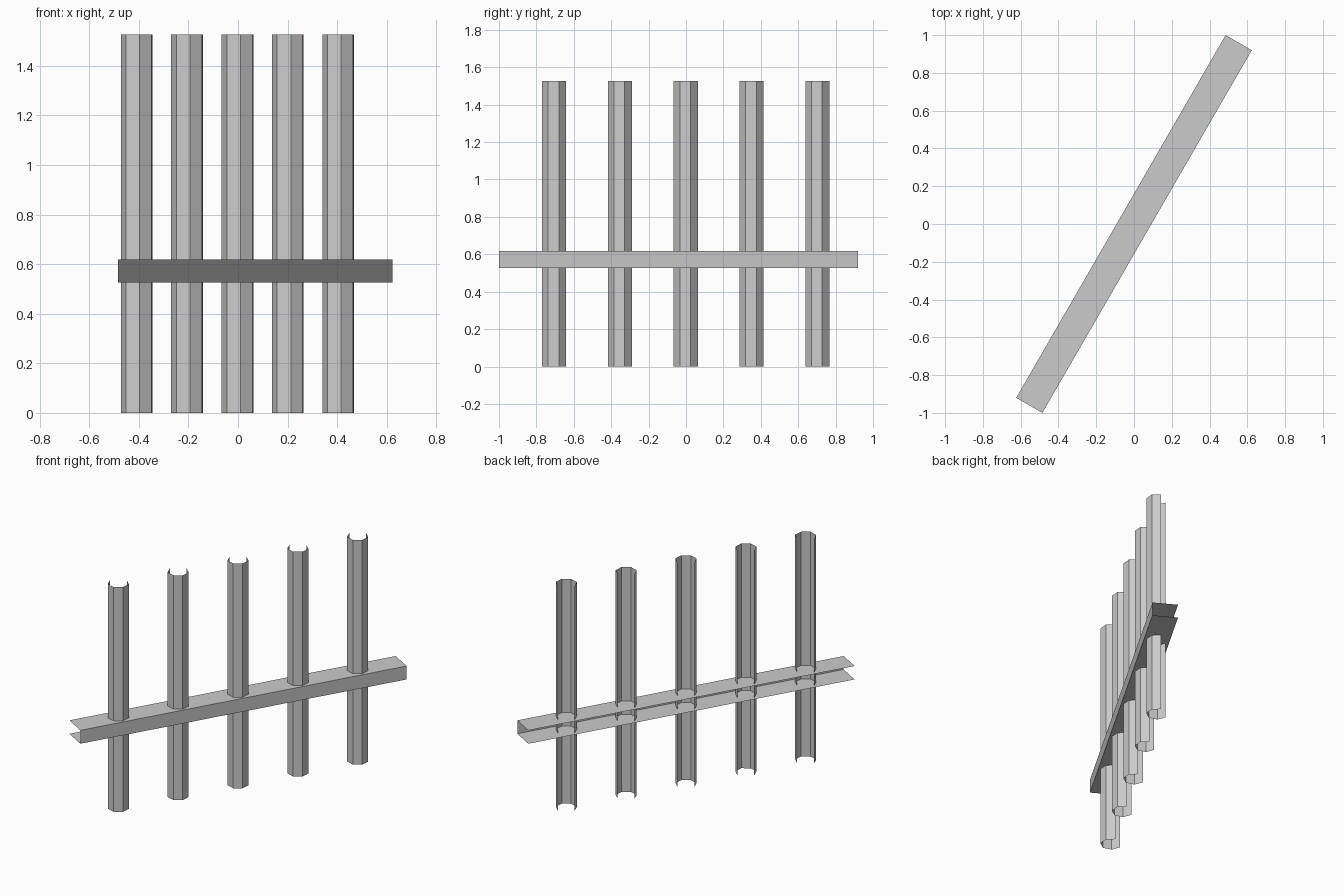
import bpy
from math import sin, cos, radians, pi

if "Cube" in bpy.data.objects:
    bpy.data.objects.remove(bpy.data.objects["Cube"])

TURN = radians(60)              # direction the fence runs in plan
HALF_LEN, HALF_W = 1.1085, 0.08
RAIL_Z0, RAIL_Z1 = 0.527, 0.618
POST_H, POST_R, SPACING = 1.527, 0.0665, 0.4065


def strip(name, start, end):
    """Open sheet joining two matching profiles, placed along the fence."""
    n = len(start)
    faces = [(i, i + 1, n + i + 1, n + i) for i in range(n - 1)]
    mesh = bpy.data.meshes.new(name)
    mesh.from_pydata(start + end, [], faces)
    obj = bpy.data.objects.new(name, mesh)
    obj.rotation_euler.z = TURN
    bpy.context.collection.objects.link(obj)
    return obj


# Rail: channel open at the back and ends (local x along fence, front is -y)
channel = [(HALF_W, RAIL_Z0), (-HALF_W, RAIL_Z0), (-HALF_W, RAIL_Z1), (HALF_W, RAIL_Z1)]
strip("rail",
      [(HALF_LEN, y, z) for y, z in channel],
      [(-HALF_LEN, y, z) for y, z in channel])

# Posts: seven-sided tubes with a corner facing front and two back faces missing
angles = [-pi / 2 + k * 2 * pi / 7 for k in range(-3, 3)]
for i in range(5):
    cx = (i - 2) * SPACING
    ring = [(cx + POST_R * cos(a), POST_R * sin(a)) for a in angles]
    strip(f"post_{i + 1}",
          [(x, y, 0) for x, y in ring],
          [(x, y, POST_H) for x, y in ring])
